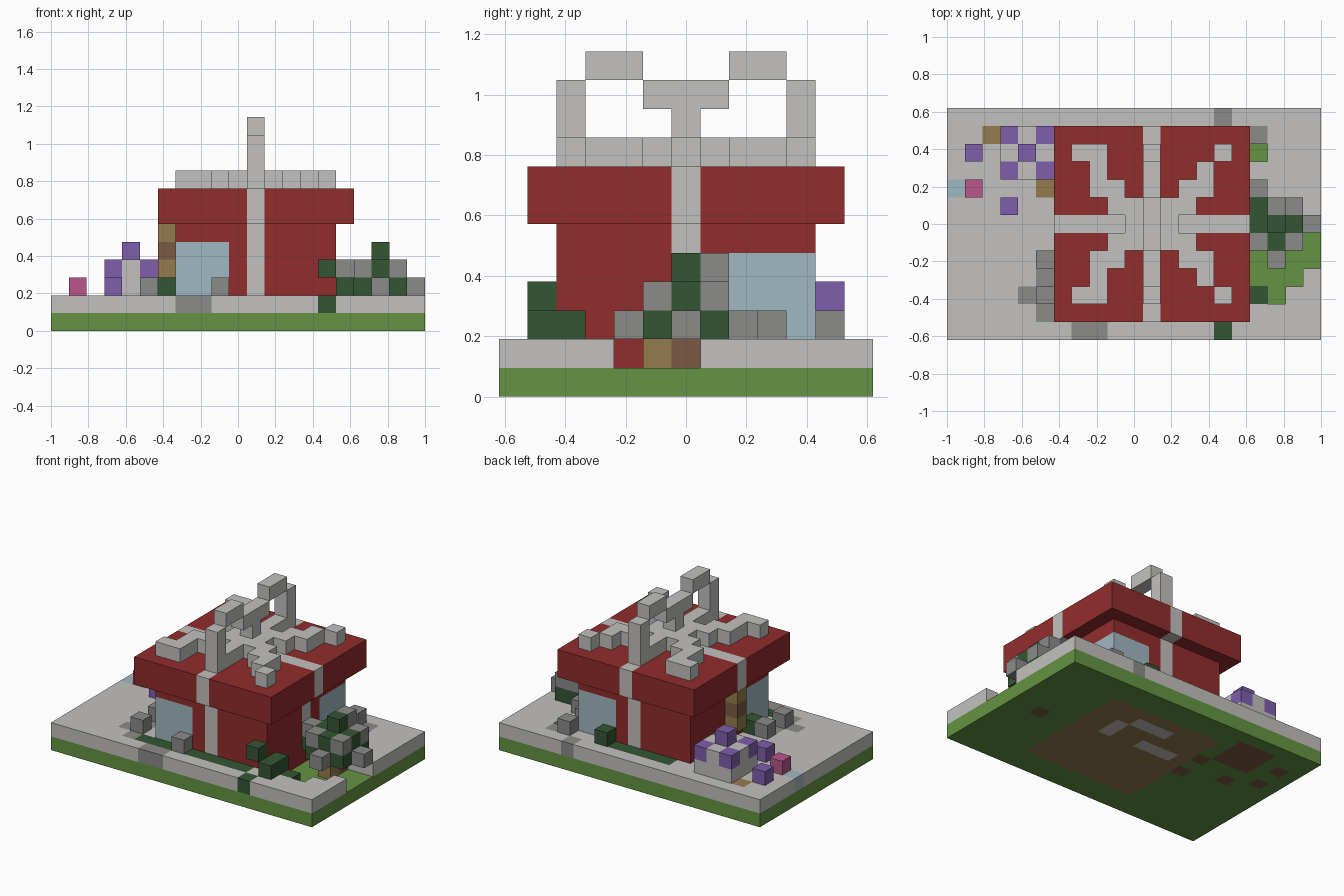
import bpy
import bmesh
from mathutils import Vector

if "Cube" in bpy.data.objects:
    bpy.data.objects.remove(bpy.data.objects["Cube"], do_unlink=True)

UNIT = 2 / 21
CENTRE = Vector((10.5, 6.5, 0))


def linear(value):
    value /= 255
    return value / 12.92 if value < 0.04 else ((value + 0.055) / 1.055) ** 2.4


def material(name, *rgb):
    colour = (*[linear(c) for c in rgb], 1)
    mat = bpy.data.materials.new(name)
    mat.use_nodes = True
    mat.diffuse_color = colour
    mat.node_tree.nodes["Principled BSDF"].inputs["Base Color"].default_value = colour
    return mat


snow = material("snow white", 194, 193, 191)
red = material("gift red", 146, 44, 44)
grass = material("grass green", 100, 148, 66)
stone = material("stone grey", 139, 139, 138)
leaf = material("leaf dark green", 52, 86, 52)
glass = material("glass pale blue", 160, 184, 193)
purple = material("flower purple", 126, 94, 172)
pink = material("flower pink", 184, 86, 138)
tan = material("wood tan", 148, 124, 78)
brown = material("bark brown", 122, 90, 66)

# Every cell belongs to one part; later parts replace earlier ones
cells = {}
part_material = {}


def span(value):
    return range(value[0], value[1] + 1) if isinstance(value, tuple) else (value,)


def fill(part, mat, xs, ys, zs):
    part_material[part] = mat
    for x in span(xs):
        for y in span(ys):
            for z in span(zs):
                cells[x, y, z] = part


def blocks(part, mat, *places):
    for place in places:
        fill(part, mat, *place)


def carve(xs, ys, zs):
    for x in span(xs):
        for y in span(ys):
            for z in span(zs):
                cells.pop((x, y, z), None)


# Ground: grass slab, snow cover and a thawed patch
fill("grass_base", grass, (0, 20), (0, 12), 0)
fill("snow_cover", snow, (0, 20), (0, 12), 1)
carve((16, 20), (4, 6), 1)
carve((16, 19), 3, 1)
carve((17, 18), 2, 1)
carve(17, 10, 1)

# Soil and floor seen from underneath
fill("house_floor", tan, (7, 15), (2, 10), 0)
blocks("floor_inlay", snow, (13, (7, 8), 0), ((10, 12), 9, 0), ((8, 10), 7, 0))
blocks("root_soil", brown, (18, 6, 0), ((3, 5), (9, 11), 0), (6, 8, 0), (6, 6, 0),
       (3, 7, 0), (1, 8, 0), (1, 10, 0))

# Gift box house with corner windows
fill("house_walls", red, (7, 15), (2, 10), (1, 5))
fill("front_left_window", glass, (7, 9), (2, 4), (2, 4))
fill("back_right_window", glass, (13, 15), (8, 10), (2, 4))
fill("wall_ribbon", snow, 11, (2, 10), (2, 5))
fill("wall_ribbon", snow, (7, 15), 6, (2, 5))

# Lid with flush ribbon
fill("lid", red, (6, 16), (1, 11), (6, 7))
fill("lid_ribbon", snow, 11, (1, 11), (6, 7))
fill("lid_ribbon", snow, (6, 16), 6, (6, 7))

# Bow: raised knot, spread tails and two upright loops
fill("bow_base", snow, 11, (2, 10), 8)
fill("bow_base", snow, (10, 12), 6, 8)
fill("bow_post", snow, 11, 6, 9)
fill("bow_post", snow, 11, (5, 7), 10)
for side in (-1, 1):
    def row(step):
        return 6 + side * step
    blocks("bow_tails", snow, ((9, 13), row(1), 8), ((8, 9), row(2), 8),
           ((13, 14), row(2), 8), (8, row(3), 8), (14, row(3), 8),
           ((7, 8), row(4), 8), (15, row(4), 8))
    blocks("bow_loops", snow, (11, row(4), (9, 10)), (11, row(3), 11), (11, row(2), 11))

# Hedge strips and shrubs around the house
blocks("hedge", leaf, ((6, 14), 1, 1), ((8, 13), 11, 1), (15, 0, 1), (17, 2, 1))
blocks("shrubs", leaf, (15, 1, 3), (16, (1, 2), 2), (6, 4, 2), (13, 11, 2))

# Stones, flush and raised
blocks("flat_stones", stone, (5, (1, 4), 1), (4, 2, 1), ((7, 8), 0, 1),
       (15, 12, 1), (17, 11, 1))
blocks("loose_stones", stone, (5, 2, 2), (5, 4, 2), (9, 1, 2), (16, 11, 2), (16, 9, 2))

# Round bush on a short trunk
fill("trunk", brown, 18, 6, 1)
fill("trunk_side", tan, 18, 5, 1)
blocks("bush_leaves", leaf, ((17, 19), (5, 7), 2), (16, 6, 2), ((17, 19), 6, 3),
       (17, 7, 3), (18, 5, 3), (18, 6, 4))
blocks("bush_frost", stone, (17, 8, 2), (18, 4, 2), (20, 6, 2), (16, 6, 3), (17, 5, 3),
       (19, 5, 3), (19, 7, 3), (18, 7, (3, 4)))

# Wooden post beside the left wall
fill("post_wood", tan, 6, 6, (3, 5))
fill("post_band", brown, 6, 6, 4)
blocks("wood_tiles", tan, (5, 8, 1), (2, 11, 1))

# Flower bed and single flowers
fill("flower_mound", snow, (3, 5), (9, 11), (2, 3))
for x in (3, 5):
    for y in (9, 11):
        fill("mound_flowers", purple, x, y, 3)
fill("mound_flowers", purple, 4, 10, 4)
blocks("ground_flowers", purple, (3, 7, 2), (1, 10, 2))
fill("pink_flower", pink, 1, 8, 2)
fill("ice_tile", glass, 0, 8, 1)


# Turn each part into a mesh of its exposed faces
def build(part):
    bm = bmesh.new()
    for cell, owner in cells.items():
        if owner != part:
            continue
        middle = Vector(cell) + Vector((0.5, 0.5, 0.5))
        for axis in range(3):
            for sign in (-1, 1):
                normal = Vector((0, 0, 0))
                normal[axis] = sign
                if tuple(int(c) for c in Vector(cell) + normal) in cells:
                    continue
                u = Vector((0, 0, 0))
                u[(axis + 1) % 3] = 0.5
                v = normal.cross(u)
                face = middle + normal * 0.5
                corners = (face - u - v, face + u - v, face + u + v, face - u + v)
                bm.faces.new([bm.verts.new((p - CENTRE) * UNIT) for p in corners])
    bmesh.ops.remove_doubles(bm, verts=bm.verts, dist=UNIT / 100)
    if bm.faces:
        mesh = bpy.data.meshes.new(part)
        bm.to_mesh(mesh)
        mesh.materials.append(part_material[part])
        bpy.context.collection.objects.link(bpy.data.objects.new(part, mesh))
    bm.free()


for part_name in part_material:
    build(part_name)
